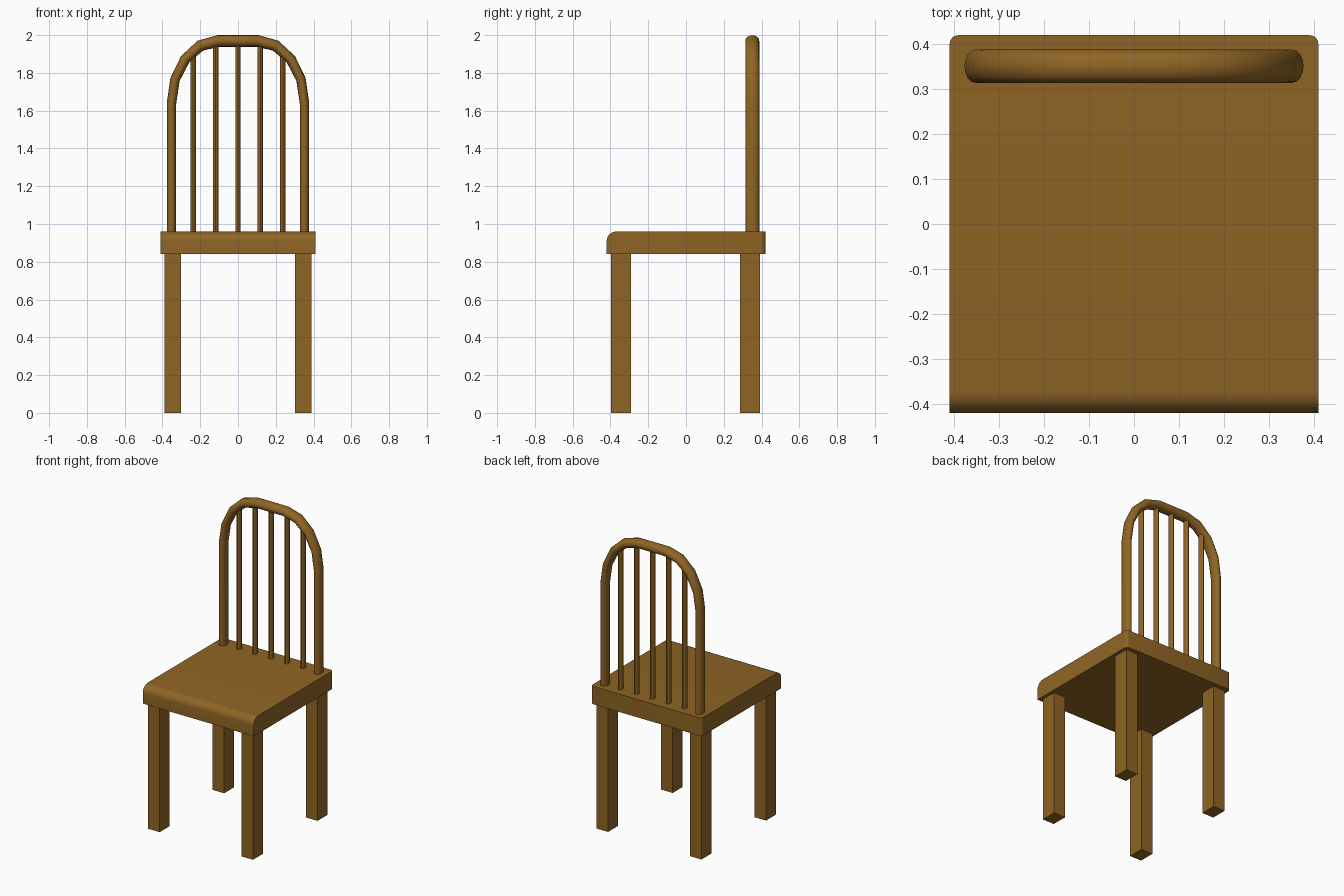
import bpy, bmesh, math
from mathutils import Vector

if "Cube" in bpy.data.objects:
    bpy.data.objects.remove(bpy.data.objects["Cube"])

wood = bpy.data.materials.new("brown wood")
wood.diffuse_color = (0.275, 0.130, 0.018, 1)
wood.use_nodes = True
wood.node_tree.nodes["Principled BSDF"].inputs["Base Color"].default_value = wood.diffuse_color


def finish(name, bm, smooth=False):
    bmesh.ops.recalc_face_normals(bm, faces=bm.faces)
    me = bpy.data.meshes.new(name)
    bm.to_mesh(me)
    bm.free()
    me.materials.append(wood)
    ob = bpy.data.objects.new(name, me)
    bpy.context.collection.objects.link(ob)
    if smooth:
        bpy.ops.object.select_all(action='DESELECT')
        ob.select_set(True)
        bpy.context.view_layer.objects.active = ob
        bpy.ops.object.shade_smooth_by_angle(angle=math.radians(40))
    return ob


def box(x0, x1, y0, y1, z0, z1):
    bm = bmesh.new()
    bmesh.ops.create_cube(bm, size=1)
    for v in bm.verts:
        v.co = Vector(((x0, x1)[v.co.x > 0], (y0, y1)[v.co.y > 0], (z0, z1)[v.co.z > 0]))
    return bm


def tube(name, path, rx, rz, ry, y, sides):
    """Sweep an oval section along a path of (x, z) points at depth y."""
    bm = bmesh.new()
    pts = [Vector(p) for p in path]
    rings = []
    for i, p in enumerate(pts):
        a = (p - pts[i - 1]).normalized() if i > 0 else None
        b = (pts[i + 1] - p).normalized() if i < len(pts) - 1 else None
        t = ((a or b) + (b or a)).normalized()
        n = Vector((t.y, -t.x))
        r = math.hypot(n.x * rx, n.y * rz)
        ring = []
        for k in range(sides):
            ang = 2 * math.pi * k / sides
            q = p + n * r * math.cos(ang)
            ring.append(bm.verts.new((q.x, y + ry * math.sin(ang), q.y)))
        rings.append(ring)
    for r0, r1 in zip(rings, rings[1:]):
        for k in range(sides):
            j = (k + 1) % sides
            bm.faces.new((r0[k], r0[j], r1[j], r1[k]))
    bm.faces.new(rings[0])
    bm.faces.new(rings[-1])
    return finish(name, bm, True)


# seat: rounded front top edge, small rounding on the back corners
bm = box(-0.41, 0.41, -0.42, 0.42, 0.84, 0.96)
front = [e for e in bm.edges if all(v.co.y < 0 and v.co.z > 0.9 for v in e.verts)]
bmesh.ops.bevel(bm, geom=front, offset=0.05, segments=6, profile=0.5, affect='EDGES')
back = [e for e in bm.edges if all(v.co.y > 0.4 for v in e.verts)
        and abs(e.verts[0].co.z - e.verts[1].co.z) > 0.1]
bmesh.ops.bevel(bm, geom=back, offset=0.02, segments=4, profile=0.5, affect='EDGES')
finish("seat", bm, True)

# square legs
for side, x in (("left", -0.345), ("right", 0.345)):
    for end, y in (("front", -0.343), ("back", 0.338)):
        finish(f"{end}_{side}_leg",
               box(x - 0.043, x + 0.043, y - 0.053, y + 0.053, 0, 0.845))

# bent back hoop
BACK_Y = 0.351
arc = [(-0.105 - 0.247 * math.cos(math.radians(a)), 1.64 + 0.329 * math.sin(math.radians(a)))
       for a in (0, 22.5, 45, 67.5, 90)]
half = [(-0.352, 0.95)] + arc
tube("back_hoop", half + [(-x, z) for x, z in reversed(half)], 0.025, 0.031, 0.037, BACK_Y, 16)

# spindles
for i, (x, top) in enumerate(((-0.237, 1.91), (-0.118, 1.96), (0, 1.965), (0.118, 1.96), (0.237, 1.91))):
    tube(f"spindle_{i + 1}", [(x, 0.95), (x, top)], 0.014, 0.014, 0.02, BACK_Y, 12)
